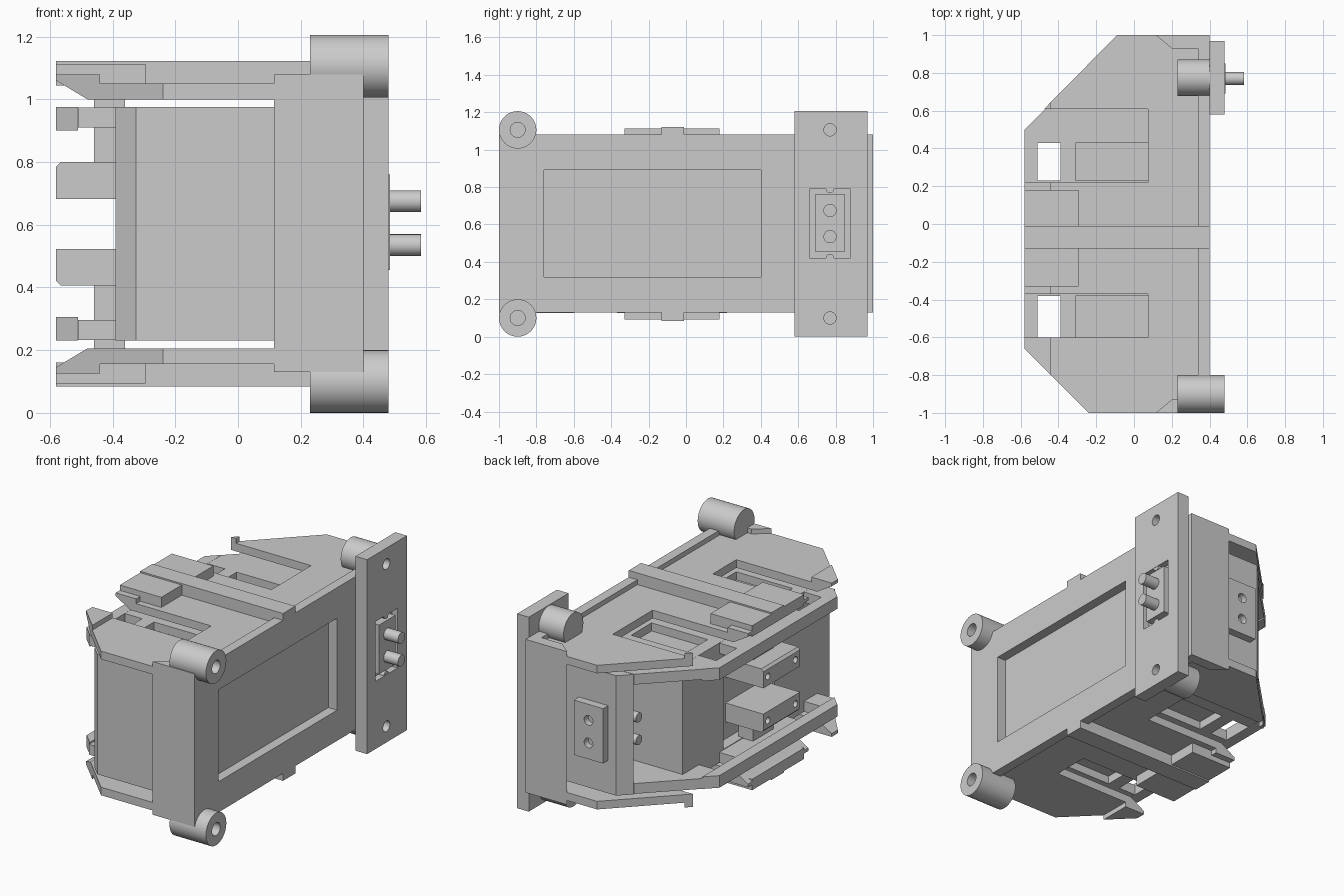
import bpy, bmesh, math
from mathutils import Matrix

if "Cube" in bpy.data.objects:
    bpy.data.objects.remove(bpy.data.objects["Cube"], do_unlink=True)

grey = bpy.data.materials.new("plain grey")
grey.use_nodes = True
grey.diffuse_color = (0.6, 0.6, 0.6, 1)
grey.node_tree.nodes["Principled BSDF"].inputs["Base Color"].default_value = (0.6, 0.6, 0.6, 1)
HEIGHT = 1.206


def finish(name, bm):
    bmesh.ops.recalc_face_normals(bm, faces=bm.faces)
    mesh = bpy.data.meshes.new(name)
    bm.to_mesh(mesh)
    bm.free()
    mesh.materials.append(grey)
    ob = bpy.data.objects.new(name, mesh)
    bpy.context.collection.objects.link(ob)
    return ob


def prism(name, pts, lo, hi, axis="z"):
    """Extrude a flat outline: xy along z, or xz along y."""
    bm = bmesh.new()
    place = (lambda a, b: (a, b, lo)) if axis == "z" else (lambda a, b: (a, lo, b))
    face = bm.faces.new([bm.verts.new(place(*p)) for p in pts])
    ext = bmesh.ops.extrude_face_region(bm, geom=[face])
    move = (0, 0, hi - lo) if axis == "z" else (0, hi - lo, 0)
    bmesh.ops.translate(bm, vec=move, verts=[v for v in ext["geom"] if isinstance(v, bmesh.types.BMVert)])
    return finish(name, bm)


def box(name, x0, x1, y0, y1, z0, z1):
    return prism(name, [(x0, y0), (x1, y0), (x1, y1), (x0, y1)], z0, z1)


def rod(name, r, a, b, axis, lo, hi, sides=40):
    """Cylinder along x at (y, z) = (a, b), or along y at (x, z) = (a, b)."""
    bm = bmesh.new()
    mid = (lo + hi) / 2
    if axis == "x":
        m = Matrix.Translation((mid, a, b)) @ Matrix.Rotation(math.pi / 2, 4, "Y")
    else:
        m = Matrix.Translation((a, mid, b)) @ Matrix.Rotation(math.pi / 2, 4, "X")
    bmesh.ops.create_cone(bm, cap_ends=True, segments=sides, radius1=r, radius2=r, depth=hi - lo, matrix=m)
    for f in bm.faces:
        f.smooth = len(f.verts) == 4
    for e in bm.edges:
        e.smooth = all(f.smooth for f in e.link_faces)
    return finish(name, bm)


def boolean(ob, cutters, op="DIFFERENCE"):
    for c in cutters:
        mod = ob.modifiers.new("cut", "BOOLEAN")
        mod.object, mod.operation, mod.solver = c, op, "EXACT"
    bpy.context.view_layer.update()
    mesh = bpy.data.meshes.new_from_object(ob.evaluated_get(bpy.context.evaluated_depsgraph_get()))
    ob.modifiers.clear()
    ob.data = mesh
    for c in cutters:
        bpy.data.objects.remove(c, do_unlink=True)
    return ob


def mirror_down(ob):
    """Copy a top part to the underside."""
    mesh = ob.data.copy()
    mesh.transform(Matrix.Translation((0, 0, HEIGHT)) @ Matrix.Scale(-1, 4, (0, 0, 1)))
    mesh.flip_normals()
    low = bpy.data.objects.new("lower_" + ob.name, mesh)
    bpy.context.collection.objects.link(low)
    ob.name = "upper_" + ob.name


# Face wall with its rectangular window
wall = box("face_wall", 0.34, 0.4, -1, 1, 0.13, 1.08)
boolean(wall, [box("cutter", 0.3, 0.5, -0.76, 0.40, 0.32, 0.89)])

# End walls with slanted inner edge
for s, name in ((-1, "front_end_wall"), (1, "back_end_wall")):
    prism(name, [(0.34, s), (0.115, s), (0.2, s * 0.93), (0.34, s * 0.93)], 0.13, 1.08)

# Inner case: open pocket behind the back end, shallow bay behind the terminals
case = prism("inner_case", [(0.34, -0.915), (-0.325, -0.915), (-0.39, -0.85), (-0.39, 0.59),
                            (0.1, 0.59), (0.1, 0.85), (-0.235, 0.85), (-0.165, 0.92), (0.34, 0.92)],
             0.231, 0.975)
slots = ((-0.60, -0.38), (0.23, 0.43))
cuts = [box("cutter", -0.31, 0.075, a, b, z0, z0 + 0.15)
        for a, b in slots for z0 in (0.131, 0.925)]
boolean(case, cuts + [box("cutter", -0.5, -0.32, -0.31, 0.19, 0.3, 0.906)])

# Latch plate closing the case, with lip and through holes
plate = prism("latch_plate", [(-0.33, -0.73), (-0.51, -0.73), (-0.51, 0.57), (-0.235, 0.845),
                              (0.12, 0.845), (0.12, 0.5), (-0.33, 0.5)], 0.91, 0.974)
boolean(plate, [box("cutter", -0.55, -0.385, a, b, 0.8, 1.1) for a, b in slots]
        + [box("cutter", -0.31, -0.35, a, b, 0.8, 1.1) for a, b in slots])
mirror_down(plate)
mirror_down(prism("latch_lip", [(-0.51, -0.725), (-0.58, -0.655), (-0.58, 0.5), (-0.51, 0.57)], 0.9, 0.975))

# Outer cover: thin sheet with raised hooked edge, trimmed to a slotted outline
cover = prism("outer_cover", [(0.34, 1.0), (0.34, 1.05), (-0.44, 1.05), (-0.44, 1.08),
                              (-0.58, 1.08), (-0.58, 1.06), (-0.48, 1.0)], -1.1, 1.1, "y")
outline = prism("cutter", [(0.5, -1), (-0.24, -1), (-0.6, -0.64), (-0.6, -0.60), (0.075, -0.60),
                           (0.075, -0.37), (-0.6, -0.37), (-0.6, 0.22), (0.075, 0.22), (0.075, 0.61),
                           (-0.475, 0.61), (-0.09, 1), (0.5, 1)], 0.8, 1.3)
boolean(cover, [outline], "INTERSECT")
mirror_down(cover)

# Rail and pad on the cover, and the post below it
mirror_down(box("rail", -0.58, 0.4, -0.13, -0.01, 1.065, 1.122))
mirror_down(box("rail_foot", -0.44, 0.4, -0.13, -0.01, 1.04, 1.07))
mirror_down(box("rail_pad", -0.58, -0.295, -0.33, 0.18, 1.045, 1.113))
mirror_down(box("post", -0.46, -0.36, -0.2, 0.0, 0.8, 1.01))

# Rear terminal blocks with two holes
block = prism("terminal_block", [(-0.31, 0.683), (-0.58, 0.683), (-0.58, 0.785), (-0.565, 0.80), (-0.31, 0.80)],
              -0.29, 0.07, "y")
boolean(block, [rod("cutter", 0.02, y, 0.74, "x", -0.7, -0.5, 20) for y in (-0.245, 0.025)])
mirror_down(block)

# Connector on the back end
conn = box("end_connector", -0.11, 0.09, 0.9, 0.97, 0.435, 0.775)
boolean(conn, [rod("cutter", 0.03, -0.01, z, "y", 0.93, 1.1, 24) for z in (0.535, 0.675)])

# Mounting bosses
for z in (0.1, HEIGHT - 0.1):
    boss = rod("front_boss", 0.1, -0.9, z, "x", 0.23, 0.48)
    boolean(boss, [rod("cutter", 0.04, -0.9, z, "x", 0.405, 0.6, 24)])
    rod("back_boss", 0.097, 0.775, z, "x", 0.23, 0.41)

# Mounting plate with socket, locating keys and screw holes
mount = box("mounting_plate", 0.4, 0.48, 0.58, 0.97, 0.0, HEIGHT)
boolean(mount, [box("cutter", 0.44, 0.6, 0.66, 0.88, 0.42, 0.79)]
        + [rod("cutter", 0.033, 0.77, z, "x", 0.42, 0.6, 24) for z in (0.1, HEIGHT - 0.1)])
box("socket", 0.43, 0.485, 0.69, 0.85, 0.455, 0.76)
for z in (0.42, 0.79):
    rod("socket_key", 0.022, 0.77, z, "x", 0.43, 0.478, 24)

# Contact pins run from the socket through the pocket
for z in (0.535, 0.675):
    rod("pin", 0.035, 0.77, z, "x", 0.45, 0.583, 24)
    rod("inner_pin", 0.03, 0.775, z, "x", -0.22, 0.15, 24)
